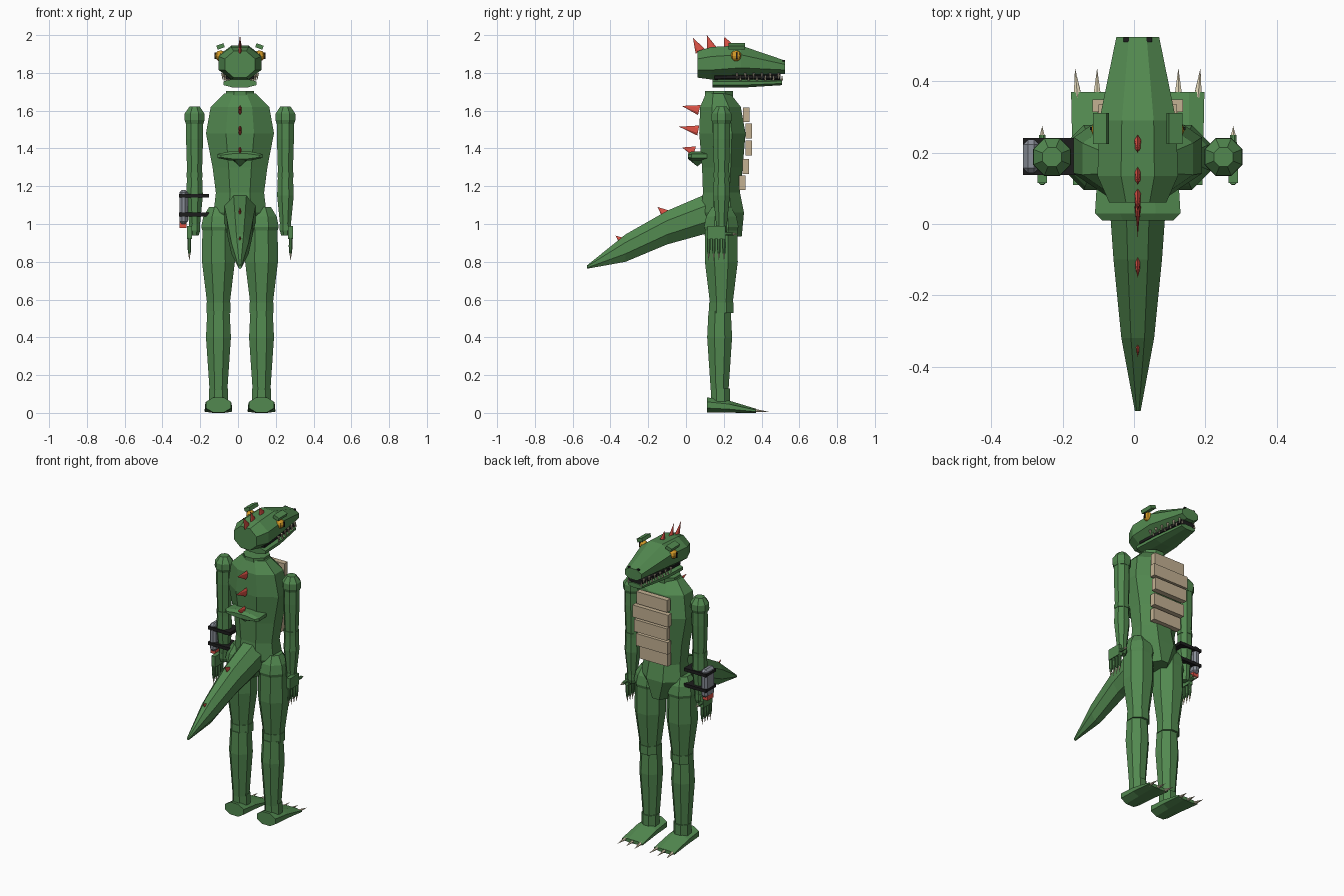
import bpy, bmesh, math
from mathutils import Vector, Matrix

cube = bpy.data.objects.get("Cube")
if cube:
    bpy.data.objects.remove(cube, do_unlink=True)

CX = 0.0105          # body centre line
SIDES = ((1, "left"), (-1, "right"))


def material(name, r, g, b):
    m = bpy.data.materials.new(name)
    m.use_nodes = True
    m.diffuse_color = (r, g, b, 1)
    bsdf = next(n for n in m.node_tree.nodes if n.type == 'BSDF_PRINCIPLED')
    bsdf.inputs["Base Color"].default_value = (r, g, b, 1)
    bsdf.inputs["Roughness"].default_value = 0.8
    return m


GREEN = material("scale green", 0.085, 0.25, 0.08)
BEIGE = material("belly beige", 0.55, 0.44, 0.29)
IVORY = material("tooth ivory", 0.72, 0.64, 0.45)
RED = material("spike red", 0.72, 0.085, 0.06)
YELLOW = material("eye yellow", 0.65, 0.32, 0.02)
BLACK = material("black", 0.012, 0.012, 0.012)
GREY = material("metal grey", 0.25, 0.27, 0.31)


def finish(bm, name, mat):
    bmesh.ops.translate(bm, verts=bm.verts, vec=(CX, 0, 0))
    bmesh.ops.recalc_face_normals(bm, faces=bm.faces)
    me = bpy.data.meshes.new(name)
    bm.to_mesh(me)
    bm.free()
    me.materials.append(mat)
    ob = bpy.data.objects.new(name, me)
    bpy.context.collection.objects.link(ob)
    return ob


def loft(name, rings, mat=GREEN, axis='z', x=0.0, n=8):
    """Rings of (position, half width, low, high) joined into a closed tube."""
    bm = bmesh.new()
    k = 1 / math.cos(math.pi / n)
    loops = []
    for pos, hw, lo, hi in rings:
        loop = []
        for i in range(n):
            a = (i + 0.5) * math.tau / n
            u = x + hw * k * math.cos(a)
            v = (lo + hi) / 2 + (hi - lo) / 2 * k * math.sin(a)
            loop.append(bm.verts.new((u, v, pos) if axis == 'z' else (u, pos, v)))
        loops.append(loop)
    for a, b in zip(loops, loops[1:]):
        for i in range(n):
            j = (i + 1) % n
            bm.faces.new((a[i], a[j], b[j], b[i]))
    bm.faces.new(loops[0])
    bm.faces.new(loops[-1])
    return finish(bm, name, mat)


def tube(name, x, y, rings, mat=GREEN):
    """Round vertical tube from (height, radius) pairs."""
    return loft(name, [(z, r, y - r, y + r) for z, r in rings], mat, 'z', x)


def box(name, loc, size, mat=GREEN, roll=0.0, turn=0.0):
    bm = bmesh.new()
    m = Matrix.Translation(loc) @ Matrix.Rotation(turn, 4, 'Z') @ Matrix.Rotation(roll, 4, 'Y')
    bmesh.ops.create_cube(bm, size=1, matrix=m @ Matrix.Diagonal((*size, 1)))
    return finish(bm, name, mat)


def spike(name, base, tip, rx, ry, mat, n=6):
    bm = bmesh.new()
    base, tip = Vector(base), Vector(tip)
    d = tip - base
    rot = Vector((0, 0, 1)).rotation_difference(d).to_matrix().to_4x4()
    m = Matrix.Translation((base + tip) / 2) @ rot @ Matrix.Diagonal((rx, ry, 1, 1))
    bmesh.ops.create_cone(bm, cap_ends=True, segments=n, radius1=1, radius2=0.01,
                          depth=d.length, matrix=m)
    return finish(bm, name, mat)


# Torso, pelvis and neck
loft("torso", [(1.16, .127, .09, .285), (1.30, .145, .085, .30), (1.48, .18, .07, .315),
               (1.62, .155, .075, .29), (1.69, .085, .105, .235)])
loft("pelvis", [(.935, .06, .10, .295), (1.06, .14, .08, .307), (1.17, .127, .09, .285)])
tube("neck", 0, .175, [(1.67, .074), (1.705, .074)])

# Belly plates
plates = [(1.578, .318, .22), (1.492, .332, .255), (1.402, .332, .235),
          (1.305, .316, .225), (1.218, .298, .20)]
for i, (z, y, w) in enumerate(plates):
    box(f"belly_plate_{i + 1}", (0, y, z), (w, .035, .078), BEIGE)

# Tail and the saddle plate on the back
loft("tail", [(.11, .083, .95, 1.16), (-.10, .068, .892, 1.07), (-.32, .046, .80, .945),
              (-.525, .008, .763, .78)], axis='y')
loft("back_saddle", [(.01, .10, 1.345, 1.372), (.03, .12, 1.335, 1.385),
                     (.11, .115, 1.335, 1.385)], axis='y')
spike("saddle_keel", (0, .06, 1.345), (0, .06, 1.305), .05, .045, GREEN, 8)

# Row of red spikes from head to tail: base and tip as (y, z)
spines = [((.225, 1.94), (.203, 1.99)), ((.138, 1.925), (.11, 2.0)), ((.075, 1.915), (.037, 1.985)),
          ((.07, 1.603), (-.022, 1.625)), ((.065, 1.495), (-.036, 1.515)),
          ((.045, 1.385), (-.02, 1.405)), ((-.105, 1.05), (-.15, 1.09)), ((-.325, .90), (-.373, .938))]
for i, (b, t) in enumerate(spines):
    spike(f"back_spike_{i + 1}", (0, *b), (0, *t), .01, .027, RED)

# Head and jaw
loft("head", [(.06, .08, 1.775, 1.915), (.135, .113, 1.765, 1.937), (.29, .108, 1.778, 1.945),
              (.525, .06, 1.795, 1.865)], axis='y')
loft("jaw", [(.14, .088, 1.722, 1.768), (.30, .08, 1.722, 1.768), (.507, .05, 1.735, 1.765)], axis='y')
loft("mouth", [(.15, .075, 1.758, 1.795), (.50, .05, 1.758, 1.80)], BLACK, 'y')

for s, side in SIDES:
    # Eyes, brows, nostrils
    bm = bmesh.new()
    bmesh.ops.create_uvsphere(bm, u_segments=8, v_segments=6, radius=.029,
                              matrix=Matrix.Translation((s * .103, .265, 1.89)))
    finish(bm, side + "_eye", YELLOW)
    box(side + "_pupil", (s * .131, .268, 1.89), (.006, .008, .034), BLACK)
    box(side + "_brow", (s * .103, .268, 1.94), (.04, .087, .022), roll=s * .35)
    box(side + "_nostril", (s * .032, .517, 1.865), (.016, .012, .008), BLACK)
    # Teeth along both jaws
    for i in range(6):
        t = i / 5
        y = .27 + .22 * t
        x = s * (.092 - .04 * t)
        spike(f"{side}_upper_tooth_{i + 1}", (x, y, 1.80), (x, y, 1.762), .008, .008, IVORY)
        spike(f"{side}_lower_tooth_{i + 1}", (x * .9, y + .018, 1.76), (x * .9, y + .018, 1.79),
              .006, .006, IVORY)

    # Leg
    lx = s * .114
    tube(side + "_hip", lx, .187, [(.965, .085), (.985, .091), (1.04, .08), (1.09, .05)])
    tube(side + "_thigh", lx, .187, [(.58, .06), (.80, .087), (1.0, .085)])
    tube(side + "_knee", lx, .187, [(.53, .064), (.585, .064)])
    tube(side + "_shin", lx, .178, [(.12, .047), (.40, .066), (.54, .059)])
    tube(side + "_ankle", lx, .183, [(.06, .05), (.13, .05)])
    loft(side + "_foot", [(.11, .067, .002, .082), (.225, .07, .001, .066), (.37, .073, 0, .022)],
         axis='y', x=lx)
    for i in (-1, 0, 1):
        spike(f"{side}_toe_claw_{i + 2}", (lx + i * .054, .355, .013), (lx + i * .062, .437, .006),
              .013, .010, IVORY)

    # Arm
    ax, ay = s * .2405, .188
    tube(side + "_shoulder", ax, ay, [(1.53, .046), (1.55, .053), (1.585, .052), (1.622, .027)])
    tube(side + "_upper_arm", ax, ay, [(1.26, .039), (1.45, .045), (1.55, .044)])
    tube(side + "_elbow", ax, ay, [(1.245, .043), (1.272, .043)])
    tube(side + "_forearm", ax, ay, [(.99, .028), (1.15, .044), (1.25, .04)])
    tube(side + "_wrist", ax, ay, [(.94, .022), (.965, .03), (1.0, .03)])

    # Hand with four fingers and a thumb
    hx = s * .268
    box(side + "_palm", (hx, .162, .955), (.026, .095, .07))
    for i in range(4):
        y = .12 + i * .027
        tube(f"{side}_finger_{i + 1}", hx, y, [(.845, .007), (.88, .010), (.925, .009)])
        spike(f"{side}_finger_claw_{i + 1}", (hx, y, .85), (hx, y, .805), .007, .007, IVORY)
    loft(side + "_thumb", [(.20, .011, .94, .96), (.25, .009, .938, .955)], axis='y', x=hx)
    spike(side + "_thumb_claw", (hx, .248, .947), (hx, .275, .945), .008, .008, IVORY)

# Wrist device strapped to the right arm
device = box("wrist_device", (-.299, .19, 1.09), (.045, .095, .18), GREY)
bev = device.modifiers.new("corner", 'BEVEL')
bev.width = .014
bev.segments = 1
box("device_lamp", (-.301, .19, .998), (.036, .06, .036), RED)
for i, z in enumerate((1.05, 1.15)):
    box(f"device_strap_{i + 1}", (-.243, .19, z), (.158, .104, .02), BLACK)
